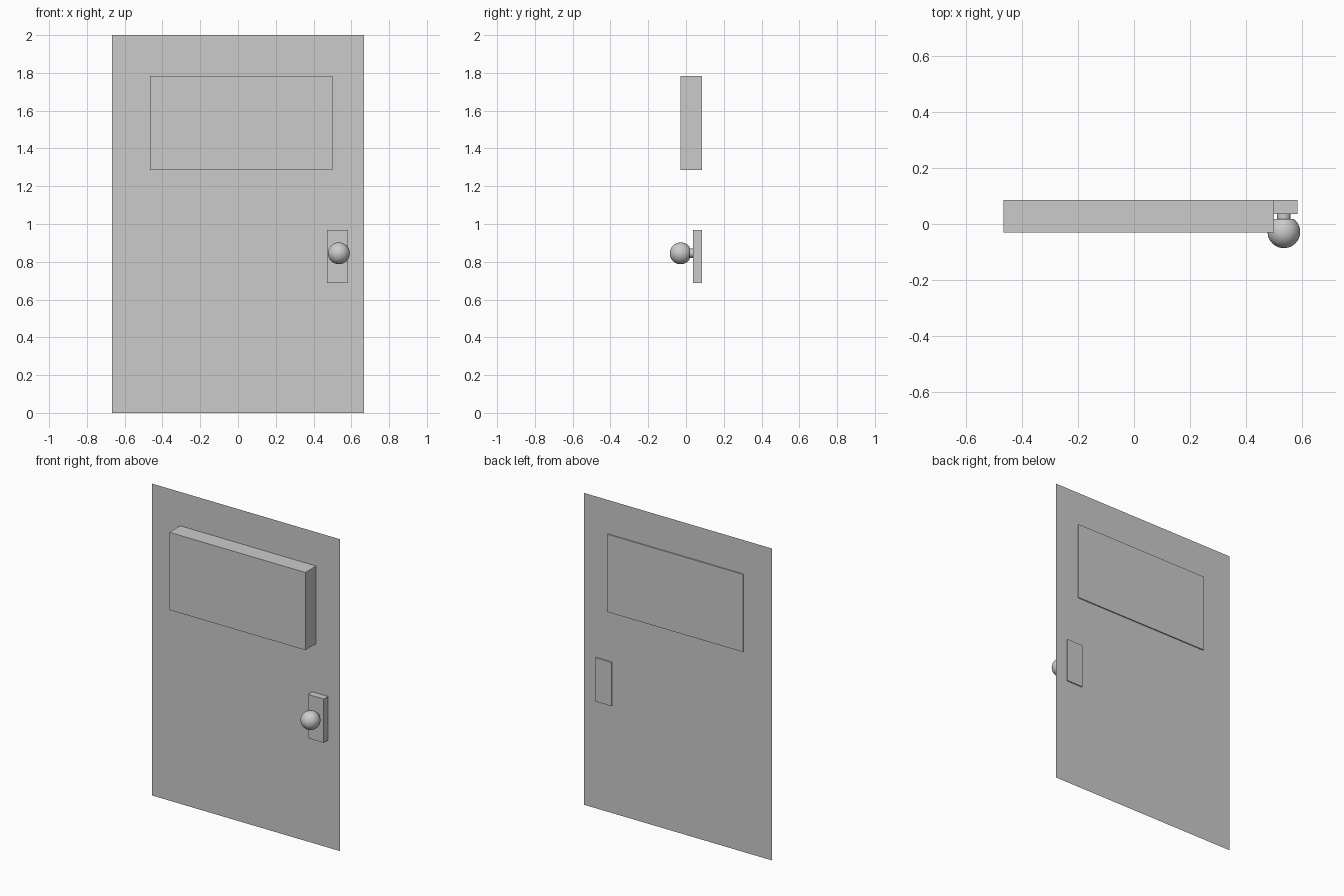
import bpy, bmesh, math
from mathutils import Matrix, Vector

if "Cube" in bpy.data.objects:
    bpy.data.objects.remove(bpy.data.objects["Cube"])


def make_object(name, bm):
    bmesh.ops.recalc_face_normals(bm, faces=bm.faces)
    mesh = bpy.data.meshes.new(name)
    bm.to_mesh(mesh)
    bm.free()
    obj = bpy.data.objects.new(name, mesh)
    bpy.context.collection.objects.link(obj)
    return obj


def box(name, x, y, z):
    bm = bmesh.new()
    size = Vector((x[1] - x[0], y[1] - y[0], z[1] - z[0]))
    mid = Vector((sum(x), sum(y), sum(z))) / 2
    bmesh.ops.create_cube(bm, size=1, matrix=Matrix.Translation(mid) @ Matrix.Diagonal(size.to_4d()))
    return make_object(name, bm)


# Door leaf: a single thin sheet just in front of the rear faces
bm = bmesh.new()
W, LEAF_Y = 0.667, 0.079
bm.faces.new([bm.verts.new(p) for p in
              ((-W, LEAF_Y, 0), (W, LEAF_Y, 0), (W, LEAF_Y, 2), (-W, LEAF_Y, 2))])
make_object("door_leaf", bm)

# Raised upper panel and knob backplate, both passing through the leaf
box("upper_panel", (-0.465, 0.499), (-0.03, 0.086), (1.285, 1.783))
box("knob_backplate", (0.47, 0.583), (0.036, 0.086), (0.688, 0.969))

# Knob: truncated ball and neck, turned around the y axis
R, CY, CUT = 0.058, -0.028, 0.018
end = math.acos((CY - CUT) / R)
profile = [(R * math.sin(end * i / 20), CY - R * math.cos(end * i / 20)) for i in range(21)]
profile += [(0.024, CUT), (0.024, 0.04)]
bm = bmesh.new()
verts = [bm.verts.new((r, y, 0)) for r, y in profile]
edges = [bm.edges.new(pair) for pair in zip(verts, verts[1:])]
bmesh.ops.spin(bm, geom=verts + edges, cent=(0, 0, 0), axis=(0, 1, 0),
               angle=math.tau, steps=32)
bmesh.ops.remove_doubles(bm, verts=bm.verts, dist=1e-5)
knob = make_object("door_knob", bm)
knob.location = (0.534, 0, 0.845)
bpy.context.view_layer.objects.active = knob
knob.select_set(True)
bpy.ops.object.shade_smooth_by_angle(angle=math.radians(35))
